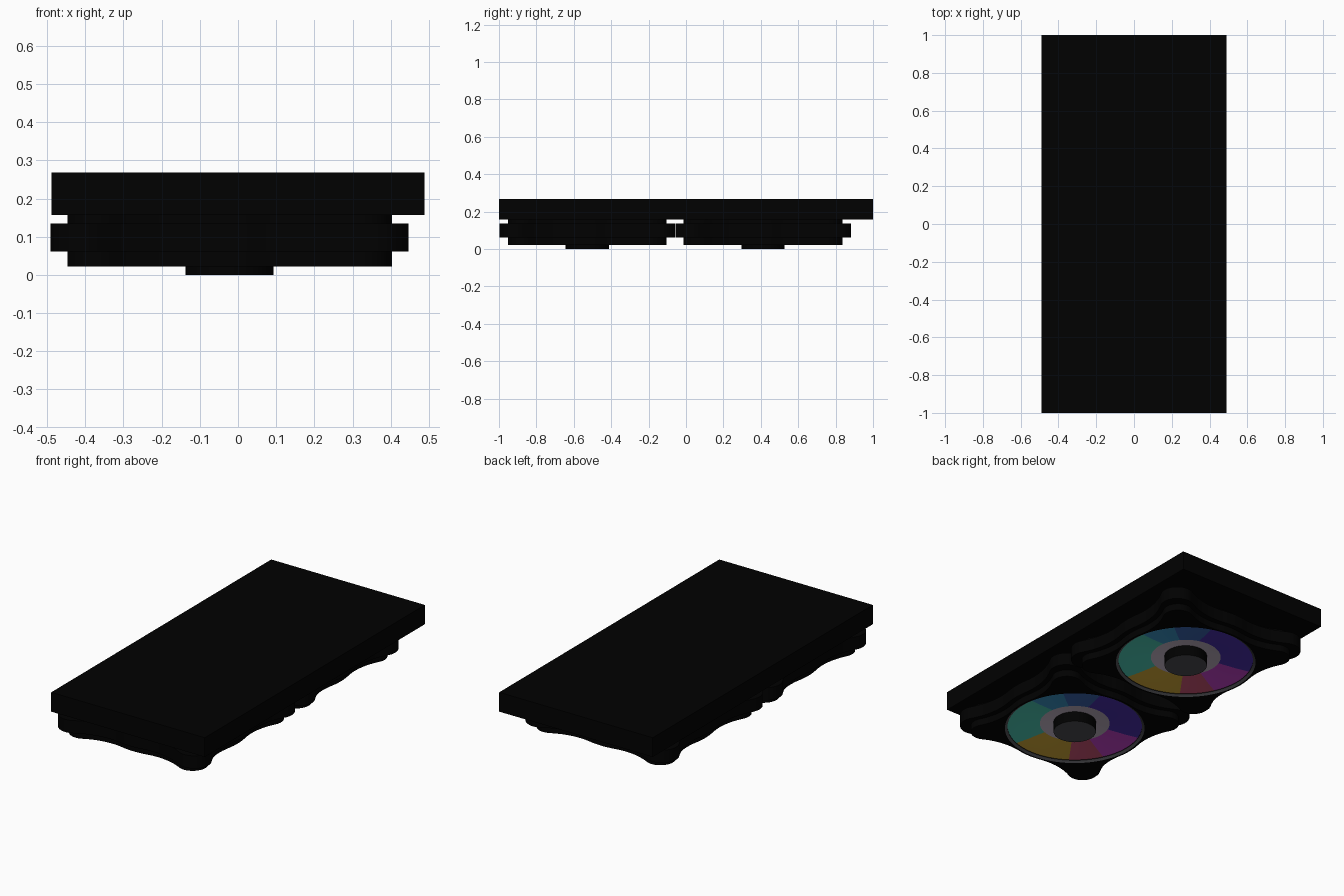
import bpy, bmesh, math
from math import cos, sin, radians, pi

if "Cube" in bpy.data.objects:
    bpy.data.objects.remove(bpy.data.objects["Cube"])


def mat(name, r, g, b):
    m = bpy.data.materials.new(name)
    m.diffuse_color = (r, g, b, 1)
    m.use_nodes = True
    m.node_tree.nodes["Principled BSDF"].inputs["Base Color"].default_value = m.diffuse_color
    return m


BLACK = mat("black", .0002, .0002, .0002)
CHARCOAL = mat("charcoal", .07, .07, .078)
GREY = mat("grey", .53, .45, .55)
# Colour of each rotor sector, with its start angle in degrees
SECTORS = [
    (-70, mat("teal", .07, .56, .44)),
    (10, mat("steel_blue", .042, .29, .55)),
    (41, mat("navy", .042, .13, .44)),
    (73, mat("indigo", .07, .03, .44)),
    (160, mat("purple", .56, .056, .60)),
    (205, mat("red", .58, .085, .17)),
    (235, mat("amber", .62, .38, .036)),
]
SEG = 144


def finish(bm, name, mats, smooth=True):
    me = bpy.data.meshes.new(name)
    bm.to_mesh(me)
    bm.free()
    for m in mats:
        me.materials.append(m)
    ob = bpy.data.objects.new(name, me)
    bpy.context.collection.objects.link(ob)
    if smooth:
        bpy.ops.object.select_all(action='DESELECT')
        ob.select_set(True)
        bpy.context.view_layer.objects.active = ob
        bpy.ops.object.shade_smooth_by_angle(angle=radians(30))
    return ob


def loft(name, loops, mats, rule, closed=True):
    """Join equal-length point loops; rule(step, angle) gives the material."""
    bm = bmesh.new()
    rings = [[bm.verts.new(p) for p in loop] for loop in loops]
    n, count = len(rings), len(rings[0])
    for k in range(n if closed else n - 1):
        a, b = rings[k], rings[(k + 1) % n]
        for i in range(count):
            j = (i + 1) % count
            f = bm.faces.new((a[i], b[i], b[j], a[j]))
            f.material_index = rule(k, 360 * (i + .5) / count)
    if closed:
        bmesh.ops.recalc_face_normals(bm, faces=bm.faces)
    return finish(bm, name, mats)


def circle(r, z, cx, cy):
    return [(cx + r * cos(2 * pi * i / SEG), cy + r * sin(2 * pi * i / SEG), z)
            for i in range(SEG)]


def lobed_outline(half, R, r, rf):
    """Circle R with four rounded corner lobes, joined by wide concave fillets."""
    d = (half - r) * math.sqrt(2)
    t = math.acos(((R + rf) ** 2 + d * d - (r + rf) ** 2) / (2 * (R + rf) * d))
    fx, fy = (R + rf) * cos(t), (R + rf) * sin(t)      # fillet centre, lobe on +x
    a_lobe = math.atan2(fy, fx - d)                    # tangent point on the lobe
    a0, a1 = math.atan2(-fy, d - fx), t - pi           # fillet sweep
    pts = [(d + r * cos(a_lobe * i / 12), r * sin(a_lobe * i / 12)) for i in range(13)]
    pts += [(fx + rf * cos(a0 + (a1 - a0) * i / 12), fy + rf * sin(a0 + (a1 - a0) * i / 12))
            for i in range(1, 13)]
    pts += [(R * cos(t + (pi / 4 - t) * i / 5), R * sin(t + (pi / 4 - t) * i / 5))
            for i in range(1, 6)]
    lobe = [(x, -y) for x, y in reversed(pts[1:-1])] + pts
    out = []
    for q in range(4):
        c, s = cos(pi / 4 + q * pi / 2), sin(pi / 4 + q * pi / 2)
        out += [(c * x - s * y, s * x + c * y) for x, y in lobe]
    return out


def lobed_ring(name, outline, profile, mats, rule, cx, cy):
    """Ring with a lobed outer wall; profile radius None means the outline."""
    loops = []
    for r, z in profile:
        loop = []
        for x, y in outline:
            k = 1 if r is None else r / math.hypot(x, y)
            loop.append((cx + x * k, cy + y * k, z))
        loops.append(loop)
    return loft(name, loops, mats, rule)


def sector_index(angle):
    best = 0
    for i, (start, _) in enumerate(SECTORS):
        if (angle + 70) % 360 >= start + 70:
            best = i
    return best


# Main slab
bm = bmesh.new()
bmesh.ops.create_cube(bm, size=1)
for v in bm.verts:
    v.co = (v.co.x * .977, v.co.y * 2, .2125 + v.co.z * .111)
finish(bm, "slab", [BLACK], smooth=False)

CX = -.022
flange = lobed_outline(.469, .418, .09, .40)
housing = lobed_outline(.425, .39, .08, .35)
for label, cy in (("front", -.528), ("back", .412)):
    # Wide mounting flange around the housing
    lobed_ring(label + "_fan_flange", flange,
               [(None, .135), (None, .062), (.375, .062), (.375, .135)],
               [BLACK], lambda k, a: 0, CX, cy)
    # Housing with a chamfered inner lip
    lobed_ring(label + "_fan_housing", housing,
               [(None, .157), (None, .022), (.38, .022), (.366, .031), (.366, .157)],
               [BLACK, CHARCOAL], lambda k, a: 1 if k == 2 else 0, CX, cy)
    # Coloured rotor, dished towards the hub and facing down
    rotor = [(.368, .034), (.29, .04), (.19, .052), (.11, .06)]
    ob = loft(label + "_fan_rotor", [circle(r, z, CX, cy) for r, z in rotor],
              [m for _, m in SECTORS] + [GREY],
              lambda k, a: len(SECTORS) if k == 2 else sector_index(a), closed=False)
    if ob.data.polygons[0].normal.z > 0:
        ob.data.flip_normals()
    # Hub with a charcoal cap
    hub = [(.115, .157), (.115, 0), (.0005, 0), (.0005, .157)]
    loft(label + "_fan_hub", [circle(r, z, CX, cy) for r, z in hub],
         [BLACK, CHARCOAL], lambda k, a: 1 if k == 1 else 0)
